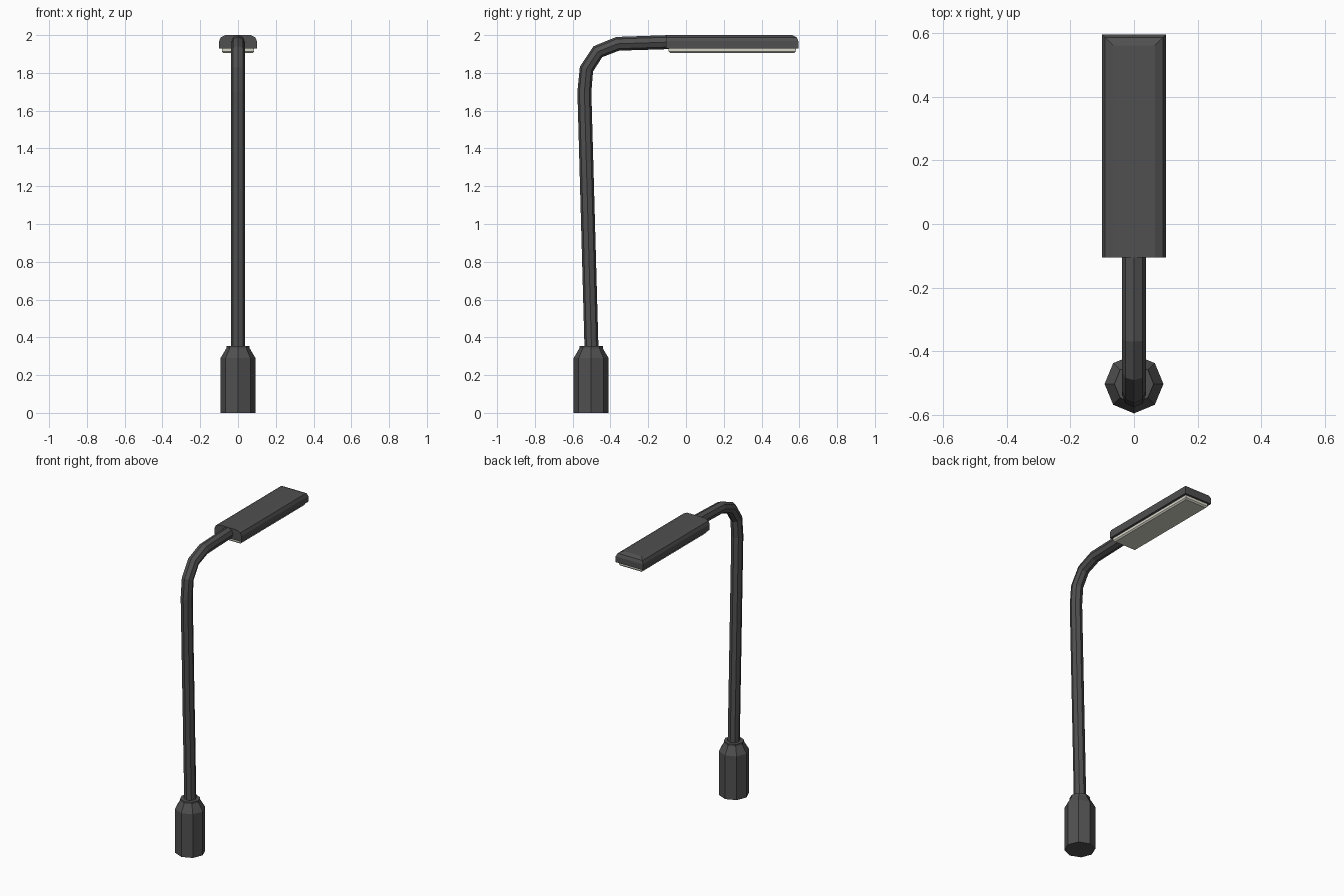
import bpy, math
from mathutils import Vector

if "Cube" in bpy.data.objects:
    bpy.data.objects.remove(bpy.data.objects["Cube"])


def material(name, rgb):
    m = bpy.data.materials.new(name)
    m.diffuse_color = (*rgb, 1)
    m.use_nodes = True
    m.node_tree.nodes["Principled BSDF"].inputs["Base Color"].default_value = m.diffuse_color
    return m


METAL = material("dark grey metal", (0.08, 0.08, 0.08))
GLASS = material("warm white panel", (0.68, 0.67, 0.58))


def loft(name, rings, mat):
    """Skin a list of equal-length rings and cap both ends."""
    n = len(rings[0])
    verts = [p for r in rings for p in r]
    faces = [tuple(reversed(range(n))),
             tuple(range(len(verts) - n, len(verts)))]
    for k in range(len(rings) - 1):
        for i in range(n):
            a, b = k * n + i, k * n + (i + 1) % n
            faces.append((a, b, b + n, a + n))
    me = bpy.data.meshes.new(name)
    me.from_pydata(verts, [], faces)
    me.materials.append(mat)
    ob = bpy.data.objects.new(name, me)
    bpy.context.collection.objects.link(ob)
    return ob


ANG = [i * math.tau / 8 for i in range(8)]

# octagonal foot with tapered shoulder and small collar
foot = [(0.0925, 0), (0.0925, 0.29), (0.062, 0.342), (0.062, 0.355)]
loft("foot", [[(r * math.cos(a), -0.5025 + r * math.sin(a), z) for a in ANG]
              for r, z in foot], METAL)

# bent octagonal pole swept along a path in the y-z plane
path = [Vector((0, y, z)) for y, z in
        [(-0.50, 0.33), (-0.538, 1.70), (-0.527, 1.82), (-0.467, 1.912),
         (-0.362, 1.954), (-0.09, 1.963)]]
rings = []
for i, p in enumerate(path):
    d0 = (p - path[max(i - 1, 0)]).normalized()
    d1 = (path[min(i + 1, len(path) - 1)] - p).normalized()
    t = (d0 + d1).normalized()
    side = Vector((1, 0, 0))
    up = t.cross(side)
    rings.append([p + 0.037 * (side * math.cos(a) + up * math.sin(a))
                  for a in ANG])
loft("pole", rings, METAL)


def rect(x, y0, y1, z):
    return [(-x, y0, z), (x, y0, z), (x, y1, z), (-x, y1, z)]


# lamp head: rounded on the sides and far end, flat at the pole end
loft("lamp_head", [rect(0.1 - e, -0.105, 0.595 - e, z) for e, z in
                   [(0, 1.93), (0, 1.968), (0.009, 1.988), (0.034, 2.0)]],
     METAL)

# light panel hanging under the head
loft("light_panel", [rect(0.085 - e, -0.092 + e, 0.582 - e, z) for e, z in
                     [(0.008, 1.905), (0, 1.913), (0, 1.932)]], GLASS)
